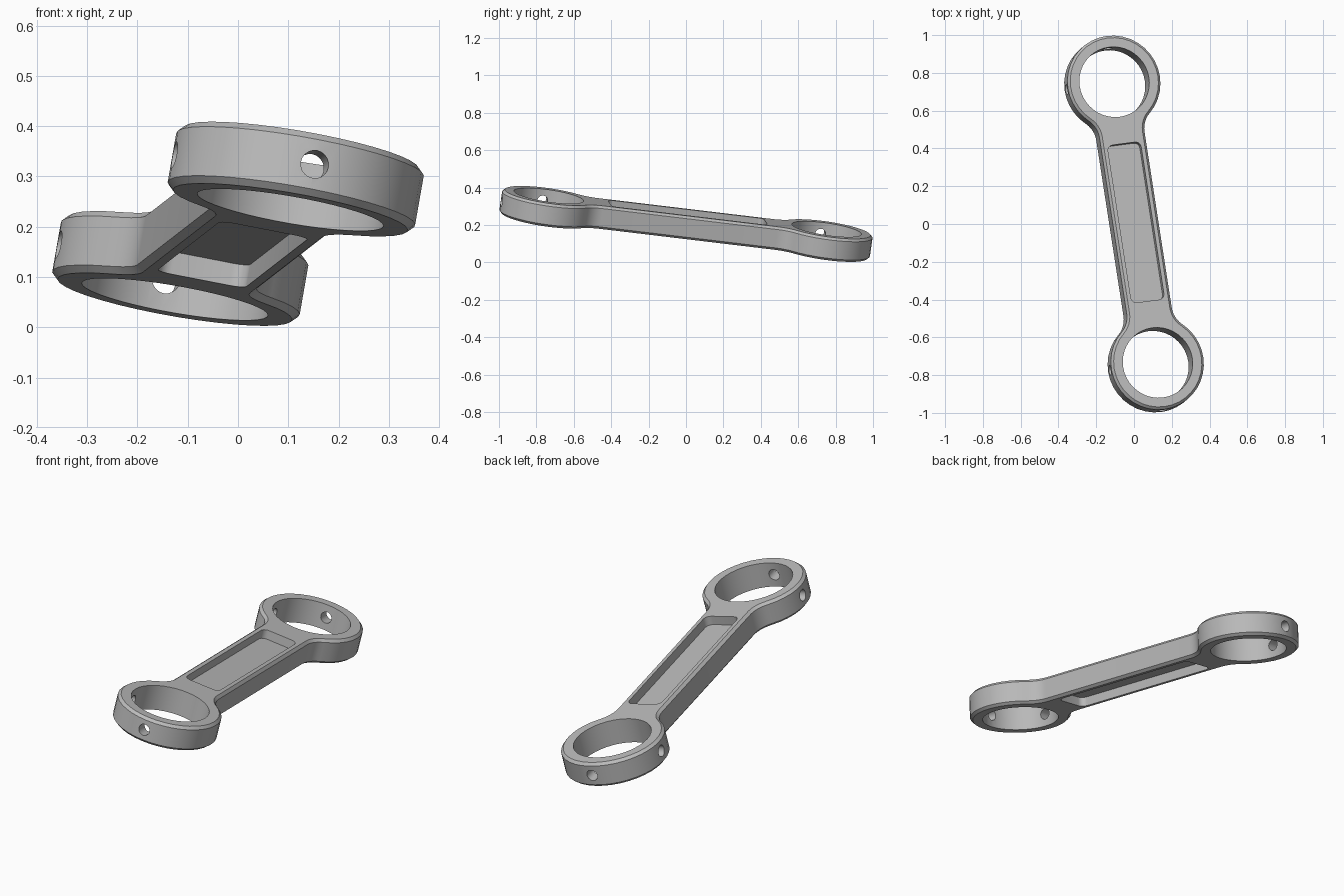
import bpy, bmesh, math
from mathutils import Matrix, Vector

cube = bpy.data.objects.get("Cube")
if cube:
    bpy.data.objects.remove(cube, do_unlink=True)

THICK = 0.126      # plate thickness
RING_R = 0.25      # outer radius of both end rings
BORE_R = 0.188     # ring bore radius
HALF_SPAN = 0.757  # middle of the arm to ring centre
ARM = 0.1225       # half width of the arm
FILLET = 0.125     # blend between arm and ring


def arc(cx, cy, r, a0, a1, steps):
    """Points along an arc, angles in radians."""
    return [(cx + r * math.cos(a0 + (a1 - a0) * i / steps),
             cy + r * math.sin(a0 + (a1 - a0) * i / steps)) for i in range(steps + 1)]


def prism(name, points, z0, z1):
    """Extrude a closed outline from z0 to z1."""
    bm = bmesh.new()
    face = bm.faces.new([bm.verts.new((x, y, z0)) for x, y in points])
    top = bmesh.ops.extrude_face_region(bm, geom=[face])["geom"]
    bmesh.ops.translate(bm, vec=(0, 0, z1 - z0),
                        verts=[v for v in top if isinstance(v, bmesh.types.BMVert)])
    bmesh.ops.recalc_face_normals(bm, faces=bm.faces)
    mesh = bpy.data.meshes.new(name)
    bm.to_mesh(mesh)
    bm.free()
    obj = bpy.data.objects.new(name, mesh)
    bpy.context.collection.objects.link(obj)
    return obj


def circle(cx, cy, r, n):
    return arc(cx, cy, r, 0, 2 * math.pi, n)[:-1]


def apply_modifier(obj, mod):
    bpy.context.view_layer.objects.active = obj
    bpy.ops.object.modifier_apply(modifier=mod.name)


def cut(obj, cutter):
    cutter.hide_render = True
    mod = obj.modifiers.new("cut", "BOOLEAN")
    mod.operation, mod.solver, mod.object = "DIFFERENCE", "EXACT", cutter
    apply_modifier(obj, mod)
    bpy.data.objects.remove(cutter, do_unlink=True)


# Outline: one quarter of the link, then mirrored both ways
drop = math.sqrt((RING_R + FILLET) ** 2 - (ARM + FILLET) ** 2)
touch = math.atan2(-drop, ARM + FILLET)
quarter = arc(ARM + FILLET, HALF_SPAN - drop, FILLET, math.pi, math.pi + touch, 6)
quarter += arc(0, HALF_SPAN, RING_R, touch, math.pi / 2, 14)[1:]
back_half = quarter + [(-x, y) for x, y in reversed(quarter[:-1])]
outline = back_half + [(-x, -y) for x, y in back_half]

link = prism("connecting_link", outline, -THICK / 2, THICK / 2)
edge = link.modifiers.new("chamfer", "BEVEL")
edge.width, edge.segments = 0.013, 1
edge.limit_method, edge.angle_limit = "ANGLE", math.radians(40)
apply_modifier(link, edge)

# Ring bores, with two radial screw holes in each ring wall
for side in (-1, 1):
    centre = Vector((0, side * HALF_SPAN, 0))
    cut(link, prism("bore_cutter", circle(0, centre.y, BORE_R, 40), -0.2, 0.2))
    for direction in (Vector((0, side, 0)), Vector((-1, 0, 0))):
        hole = prism("screw_hole_cutter", circle(0, 0, 0.028, 20), 0.12, 0.32)
        turn = direction.to_track_quat("Z", "Y").to_matrix().to_4x4()
        hole.data.transform(Matrix.Translation(centre) @ turn)
        cut(link, hole)

# Rounded rectangular pocket on the top and bottom of the arm
HX, HY, CR = 0.09, 0.425, 0.03
pocket = []
for k, (sx, sy) in enumerate(((1, 1), (-1, 1), (-1, -1), (1, -1))):
    pocket += arc(sx * (HX - CR), sy * (HY - CR), CR,
                  k * math.pi / 2, (k + 1) * math.pi / 2, 5)
for z0, z1 in ((0.018, 0.2), (-0.2, -0.018)):
    cut(link, prism("pocket_cutter", pocket, z0, z1))

# Tilted pose
along = Vector((-0.23, 1.487, -0.178)).normalized()
up = Vector((0.175, 0.147, 1.0))
up = (up - along * up.dot(along)).normalized()
across = along.cross(up)
pose = Matrix((across, along, up)).transposed().to_4x4()
link.data.transform(Matrix.Translation((0, 0, 0.206)) @ pose)

# Material and shading
grey = bpy.data.materials.new("plain_grey")
grey.use_nodes = True
colour = (0.5, 0.5, 0.5, 1)
grey.diffuse_color = colour
grey.node_tree.nodes["Principled BSDF"].inputs["Base Color"].default_value = colour
link.data.materials.clear()
link.data.materials.append(grey)
for poly in link.data.polygons:
    poly.material_index = 0
link.select_set(True)
bpy.context.view_layer.objects.active = link
bpy.ops.object.shade_smooth_by_angle(angle=math.radians(30))
